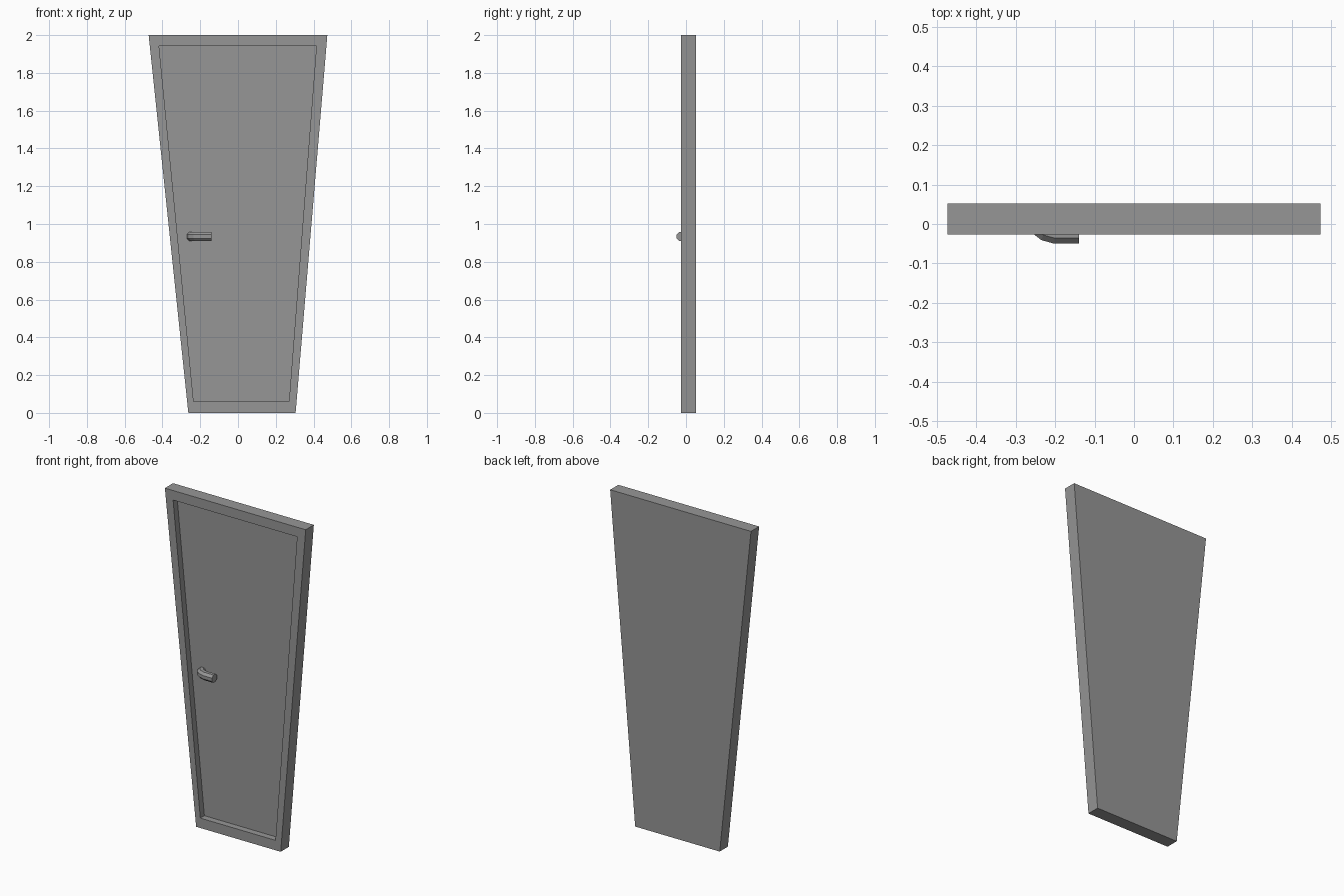
import bpy, math
from mathutils import Vector

cube = bpy.data.objects.get("Cube")
if cube:
    bpy.data.objects.remove(cube, do_unlink=True)

grey = bpy.data.materials.new("mid grey")
grey.use_nodes = True
colour = (0.305, 0.305, 0.305, 1)
grey.diffuse_color = colour
grey.node_tree.nodes["Principled BSDF"].inputs["Base Color"].default_value = colour


def loft(name, rings):
    """Join equal-sized rings of points in order and cap both ends."""
    n = len(rings[0])
    verts = [p for ring in rings for p in ring]
    faces = [tuple(range(n))[::-1], tuple(range(len(verts) - n, len(verts)))]
    for r in range(len(rings) - 1):
        for i in range(n):
            j = (i + 1) % n
            faces.append((r * n + i, r * n + j, (r + 1) * n + j, (r + 1) * n + i))
    mesh = bpy.data.meshes.new(name)
    mesh.from_pydata(verts, [], faces)
    mesh.materials.append(grey)
    obj = bpy.data.objects.new(name, mesh)
    bpy.context.collection.objects.link(obj)
    return obj


def outline(points, y):
    return [(x, y, z) for x, z in points]


# Tapered slab with a recessed panel in the front
edge = [(-0.263, 0), (0.305, 0), (0.473, 2), (-0.473, 2)]
panel = [(-0.235, 0.06), (0.27, 0.06), (0.415, 1.942), (-0.418, 1.942)]
loft("door", [outline(edge, 0.052), outline(edge, -0.026),
              outline(panel, -0.026), outline(panel, 0.013)])

# Bent eight-sided lever handle
radius = 0.024 / math.cos(math.pi / 8)
path = [Vector(p) for p in ((-0.248, 0.02), (-0.247, 0.008), (-0.24, -0.007),
                            (-0.225, -0.019), (-0.2, -0.026), (-0.14, -0.026))]
rings = []
for i, p in enumerate(path):
    along = (path[min(i + 1, len(path) - 1)] - path[max(i - 1, 0)]).normalized()
    if i == 0:
        along = Vector((0, -1))
    elif i == len(path) - 1:
        along = Vector((1, 0))
    side = Vector((-along.y, along.x))
    ring = []
    for k in range(8):
        a = (k + 0.5) * math.pi / 4
        q = p + side * radius * math.cos(a)
        ring.append((q.x, q.y, 0.934 + radius * math.sin(a)))
    rings.append(ring)
loft("handle", rings)
